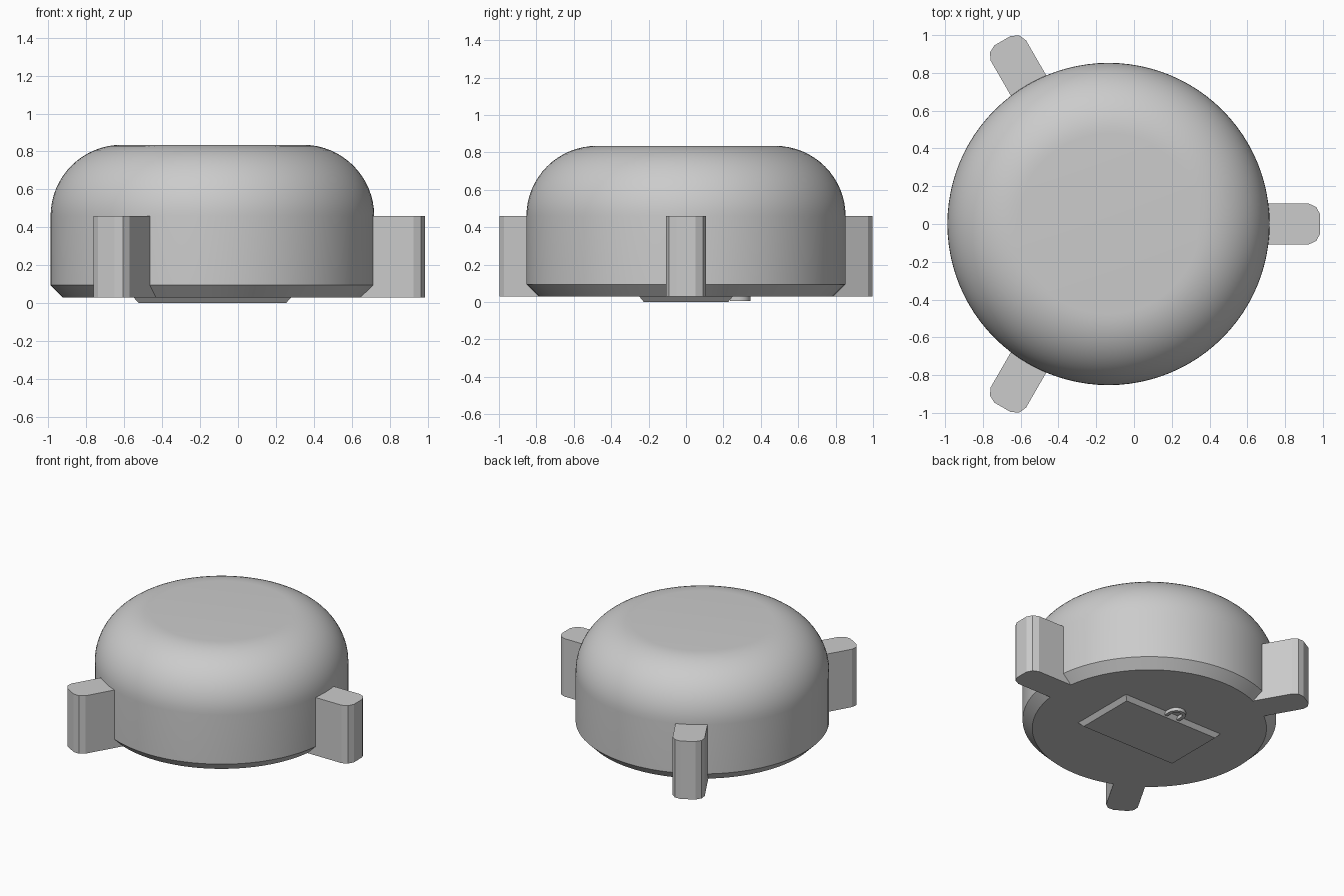
import bpy, bmesh, math
from mathutils import Matrix

cube = bpy.data.objects.get("Cube")
if cube:
    bpy.data.objects.remove(cube, do_unlink=True)

CX = -0.135           # axis of the round body
BASE, LUG_TOP = 0.03, 0.46

grey = bpy.data.materials.new("plain grey")
grey.use_nodes = True
grey.diffuse_color = (0.6, 0.6, 0.6, 1)
grey.node_tree.nodes["Principled BSDF"].inputs["Base Color"].default_value = (0.6, 0.6, 0.6, 1)


def finish(name, bm, smooth=False):
    bmesh.ops.recalc_face_normals(bm, faces=bm.faces)
    mesh = bpy.data.meshes.new(name)
    bm.to_mesh(mesh)
    bm.free()
    mesh.materials.append(grey)
    ob = bpy.data.objects.new(name, mesh)
    ob.location.x = CX
    bpy.context.collection.objects.link(ob)
    if smooth:
        bpy.ops.object.select_all(action='DESELECT')
        ob.select_set(True)
        bpy.context.view_layer.objects.active = ob
        bpy.ops.object.shade_smooth_by_angle(angle=math.radians(30))
    return ob


def prism(name, outline, z0, z1, turn=0.0, smooth=False):
    """Upright prism from a flat outline, turned about the body axis."""
    bm = bmesh.new()
    face = bm.faces.new([bm.verts.new((x, y, z0)) for x, y in outline])
    ext = bmesh.ops.extrude_face_region(bm, geom=[face])
    top = [v for v in ext["geom"] if isinstance(v, bmesh.types.BMVert)]
    bmesh.ops.translate(bm, verts=top, vec=(0, 0, z1 - z0))
    bm.transform(Matrix.Rotation(turn, 4, 'Z'))
    return finish(name, bm, smooth)


# Round body: chamfered foot, straight wall, big rounded shoulder, flat top
R, FILLET, HEIGHT, SEGS = 0.853, 0.375, 0.835, 96
profile = [(R - 0.065, BASE), (R, BASE + 0.065)]
for i in range(17):
    a = math.pi / 2 * i / 16
    profile.append((R - FILLET + FILLET * math.cos(a), HEIGHT - FILLET + FILLET * math.sin(a)))
bm = bmesh.new()
rings = [[bm.verts.new((r * math.cos(2 * math.pi * k / SEGS), r * math.sin(2 * math.pi * k / SEGS), z))
          for k in range(SEGS)] for r, z in profile]
for low, high in zip(rings, rings[1:]):
    for k in range(SEGS):
        n = (k + 1) % SEGS
        bm.faces.new((low[k], low[n], high[n], high[k]))
bm.faces.new(rings[0][::-1])
bm.faces.new(rings[-1])
finish("body", bm, smooth=True)

# Three side lugs with eased outer corners
half = [(0.78, 0.108), (1.06, 0.108), (1.10, 0.09), (1.121, 0.05)]
outline = half + [(x, -y) for x, y in reversed(half)]
for i, name in enumerate(("left_lug", "back_right_lug", "front_right_lug")):
    prism(name, outline, BASE, LUG_TOP, math.radians(120 * i))

# Raised rectangular plate under the body, with sloped sides
bm = bmesh.new()
bmesh.ops.create_cube(bm, size=2)
for v in bm.verts:
    upper = v.co.z > 0
    v.co.x *= 0.415 if upper else 0.388
    v.co.y *= 0.25 if upper else 0.225
    v.co.z = BASE if upper else 0.0
finish("bottom_plate", bm)

# Small half-ring loop at the back edge of the plate
arc = [math.pi * i / 16 for i in range(17)]
loop = [(0.065 * math.cos(a), 0.28 + 0.065 * math.sin(a)) for a in arc]
loop += [(-0.065, 0.235), (-0.04, 0.235)]
loop += [(0.04 * math.cos(a), 0.28 + 0.04 * math.sin(a)) for a in reversed(arc)]
loop += [(0.04, 0.235), (0.065, 0.235)]
prism("cord_loop", loop, 0.006, BASE, smooth=True)
